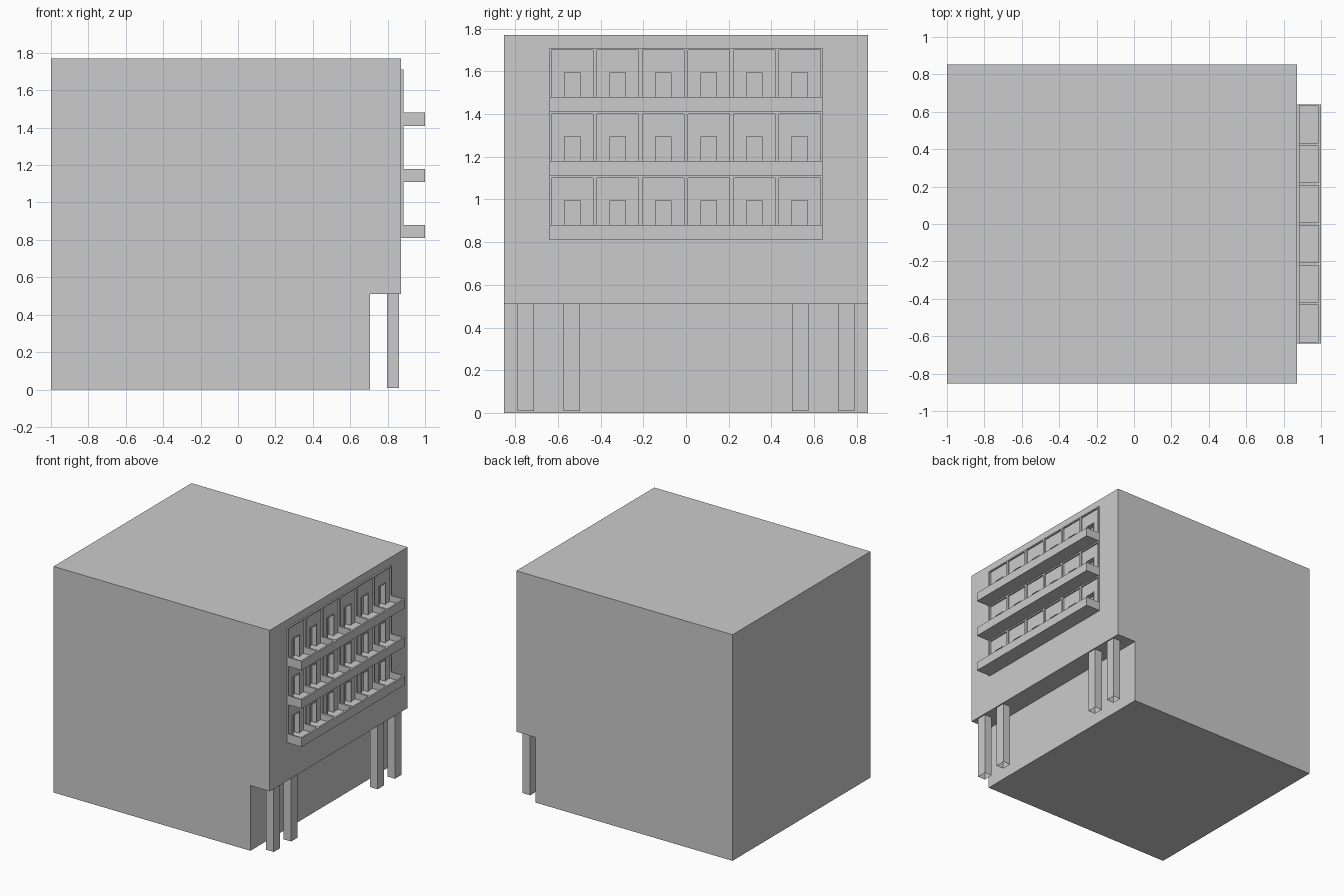
import bpy, bmesh
from mathutils import Matrix, Vector

if "Cube" in bpy.data.objects:
    bpy.data.objects.remove(bpy.data.objects["Cube"])


def finish(name, bm):
    bmesh.ops.recalc_face_normals(bm, faces=bm.faces)
    mesh = bpy.data.meshes.new(name)
    bm.to_mesh(mesh)
    bm.free()
    obj = bpy.data.objects.new(name, mesh)
    bpy.context.collection.objects.link(obj)
    return obj


def add_box(bm, x, y, z):
    size = Vector((x[1] - x[0], y[1] - y[0], z[1] - z[0]))
    mid = Vector((sum(x) / 2, sum(y) / 2, sum(z) / 2))
    mat = Matrix.Translation(mid) @ Matrix.Diagonal((*size, 1))
    return bmesh.ops.create_cube(bm, size=1, matrix=mat)["verts"]


FACE = 0.872                                      # facade plane
STOREYS = [0.81, 1.11, 1.41]                      # balcony undersides
BAYS = [(i - 2.5) * 0.213 for i in range(6)]      # bay centres
DIVIDERS = [(i - 2) * 0.213 for i in range(5)]

# Building block with an undercut entrance along the right side
bm = bmesh.new()
profile = [(-1, 0), (0.705, 0), (0.705, 0.51), (FACE, 0.51), (FACE, 1.77), (-1, 1.77)]
face = bm.faces.new([bm.verts.new((x, -0.853, z)) for x, z in profile])
ext = bmesh.ops.extrude_face_region(bm, geom=[face])["geom"]
bmesh.ops.translate(bm, vec=(0, 1.706, 0),
                    verts=[v for v in ext if isinstance(v, bmesh.types.BMVert)])
body = finish("building_block", bm)

# Recessed doorways cut into the facade
bm = bmesh.new()
for z in STOREYS:
    for y in BAYS:
        add_box(bm, (FACE - 0.035, FACE + 0.05), (y - 0.037, y + 0.037), (z + 0.02, z + 0.185))
cutter = finish("doorway_cutter", bm)
cutter.hide_render = True
cut = body.modifiers.new("doorways", 'BOOLEAN')
cut.operation = 'DIFFERENCE'
cut.solver = 'EXACT'
cut.object = cutter
bpy.context.view_layer.objects.active = body
bpy.ops.object.modifier_apply(modifier=cut.name)
bpy.data.objects.remove(cutter)

# Entrance pillars, open at the foot
for n, y in enumerate((-0.75, -0.535, 0.535, 0.75)):
    bm = bmesh.new()
    add_box(bm, (0.797, 0.862), (y - 0.039, y + 0.039), (0.008, 0.51))
    bmesh.ops.delete(bm, geom=[min(bm.faces, key=lambda f: f.calc_center_median().z)],
                     context='FACES_ONLY')
    finish(f"pillar_{n + 1}", bm)

for n, z in enumerate(STOREYS):
    # Thin facade frame around the bays
    bm = bmesh.new()
    fx = (FACE, 0.884)
    add_box(bm, fx, (-0.64, 0.64), (z + 0.29, z + 0.30))
    for y in DIVIDERS:
        add_box(bm, fx, (y - 0.009, y + 0.009), (z, z + 0.29))
    for s in (-1, 1):
        add_box(bm, fx, sorted((s * 0.63, s * 0.64)), (z, z + 0.29))
    finish(f"bay_frame_{n + 1}", bm)

    # Door trims
    bm = bmesh.new()
    tx = (FACE, 0.878)
    for y in BAYS:
        add_box(bm, tx, (y - 0.043, y - 0.037), (z + 0.02, z + 0.19))
        add_box(bm, tx, (y + 0.037, y + 0.043), (z + 0.02, z + 0.19))
        add_box(bm, tx, (y - 0.037, y + 0.037), (z + 0.185, z + 0.19))
    finish(f"door_trims_{n + 1}", bm)

    # Balcony tray: floor, parapet and partitions between flats
    bm = bmesh.new()
    top = z + 0.07
    add_box(bm, (FACE, 1.0), (-0.64, 0.64), (z, z + 0.02))
    add_box(bm, (0.987, 1.0), (-0.64, 0.64), (z + 0.02, top))
    for s in (-1, 1):
        add_box(bm, (FACE, 0.987), sorted((s * 0.63, s * 0.64)), (z + 0.02, top))
    for y in DIVIDERS:
        add_box(bm, (FACE, 0.987), (y - 0.008, y + 0.008), (z + 0.02, top))
    finish(f"balcony_{n + 1}", bm)
